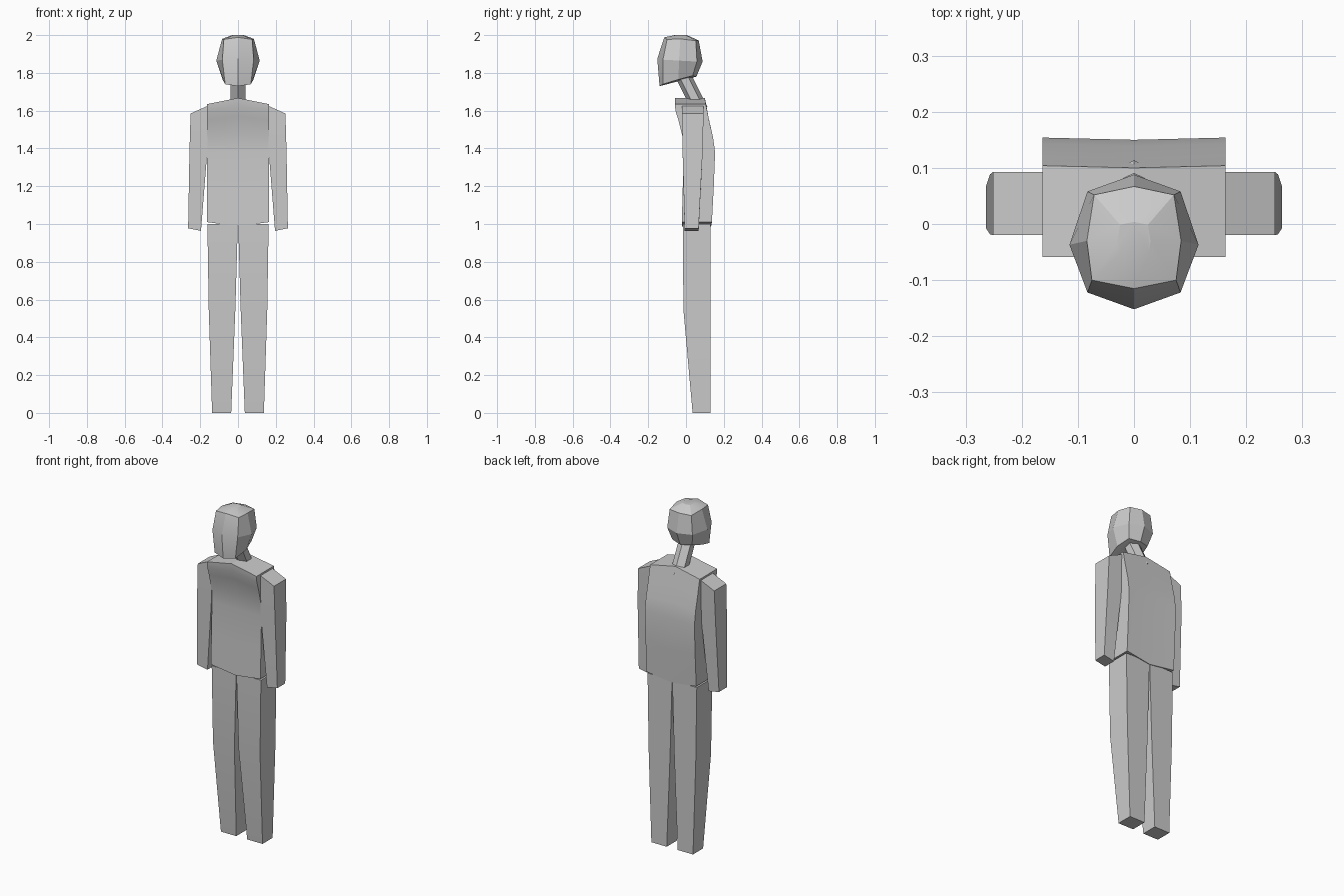
import bpy, bmesh, math

if "Cube" in bpy.data.objects:
    bpy.data.objects.remove(bpy.data.objects["Cube"])


def loft(name, rings, closed=False):
    """Skin the +x outline rings, cap both ends and mirror across x = 0."""
    bm = bmesh.new()
    rows = [[bm.verts.new(p) for p in ring] for ring in rings]
    n = len(rows[0])
    for a, b in zip(rows, rows[1:]):
        for i in range(n if closed else n - 1):
            j = (i + 1) % n
            bm.faces.new((a[i], a[j], b[j], b[i]))
    bm.faces.new(rows[0][::-1])
    bm.faces.new(rows[-1])
    bmesh.ops.recalc_face_normals(bm, faces=bm.faces)
    mesh = bpy.data.meshes.new(name)
    bm.to_mesh(mesh)
    bm.free()
    ob = bpy.data.objects.new(name, mesh)
    bpy.context.collection.objects.link(ob)
    mirror = ob.modifiers.new("Mirror", 'MIRROR')
    mirror.merge_threshold = 0.0005
    bpy.context.view_layer.objects.active = ob
    ob.select_set(True)
    bpy.ops.object.modifier_apply(modifier=mirror.name)
    bpy.ops.object.shade_smooth_by_angle(angle=math.radians(20))
    ob.select_set(False)
    return ob


# Torso: edge height, front y, back y, centre height offset
profile = [(1.01, -0.022, 0.137, -0.022), (1.2, -0.017, 0.147, -0.012),
           (1.38, -0.012, 0.154, 0), (1.46, -0.018, 0.143, 0.01),
           (1.55, -0.04, 0.122, 0.02), (1.60, -0.056, 0.112, 0.026),
           (1.635, -0.059, 0.104, 0.032)]
loft("torso", [[(0, f, z + d), (0.163, f, z), (0.163, b, z), (0, b - 0.004, z + d)]
               for z, f, b, d in profile])

# Legs: height, inner x, outer x, front y, back y
legs = [(0, 0.036, 0.137, 0.035, 0.13), (0.55, 0.014, 0.155, -0.014, 0.13),
        (1.0, 0.001, 0.162, -0.016, 0.13)]
loft("legs", [[(i, f, z), (o, f, z), (o, b, z), (i, b, z)]
              for z, i, o, f, b in legs], True)

# Arms: inner x, inner z, outer x, outer z, front y, back y
arms = [(0.196, 0.964, 0.264, 0.977, -0.007, 0.067),
        (0.163, 1.38, 0.257, 1.38, -0.018, 0.088),
        (0.155, 1.628, 0.251, 1.585, -0.02, 0.093)]
loft("arms", [[(i, f, zi), (o, f, zo), (o, b, zo), (i, b, zi)]
              for i, zi, o, zo, f, b in arms], True)

# Neck: six-sided, leaning forward
R = 0.046
loft("neck", [[(R * math.sin(a), y - R * math.cos(a), z)
               for a in (0, math.pi / 3, 2 * math.pi / 3, math.pi)]
              for y, z in ((0.068, 1.62), (-0.032, 1.82))])

# Head: faceted, eight sides, chin lower than nape
head = [
    [(0, -0.14, 1.73), (0.068, -0.122, 1.74), (0.082, -0.04, 1.765), (0.065, 0.035, 1.785), (0, 0.055, 1.78)],
    [(0, -0.152, 1.875), (0.083, -0.122, 1.87), (0.115, -0.037, 1.865), (0.083, 0.058, 1.86), (0, 0.088, 1.86)],
    [(0, -0.115, 1.988), (0.075, -0.1, 1.977), (0.084, -0.03, 1.98), (0.071, 0.052, 1.97), (0, 0.067, 1.972)],
]
head.append([(x * 0.35, -0.03 + (y + 0.03) * 0.35, 2.0) for x, y, z in head[-1]])
loft("head", head)
